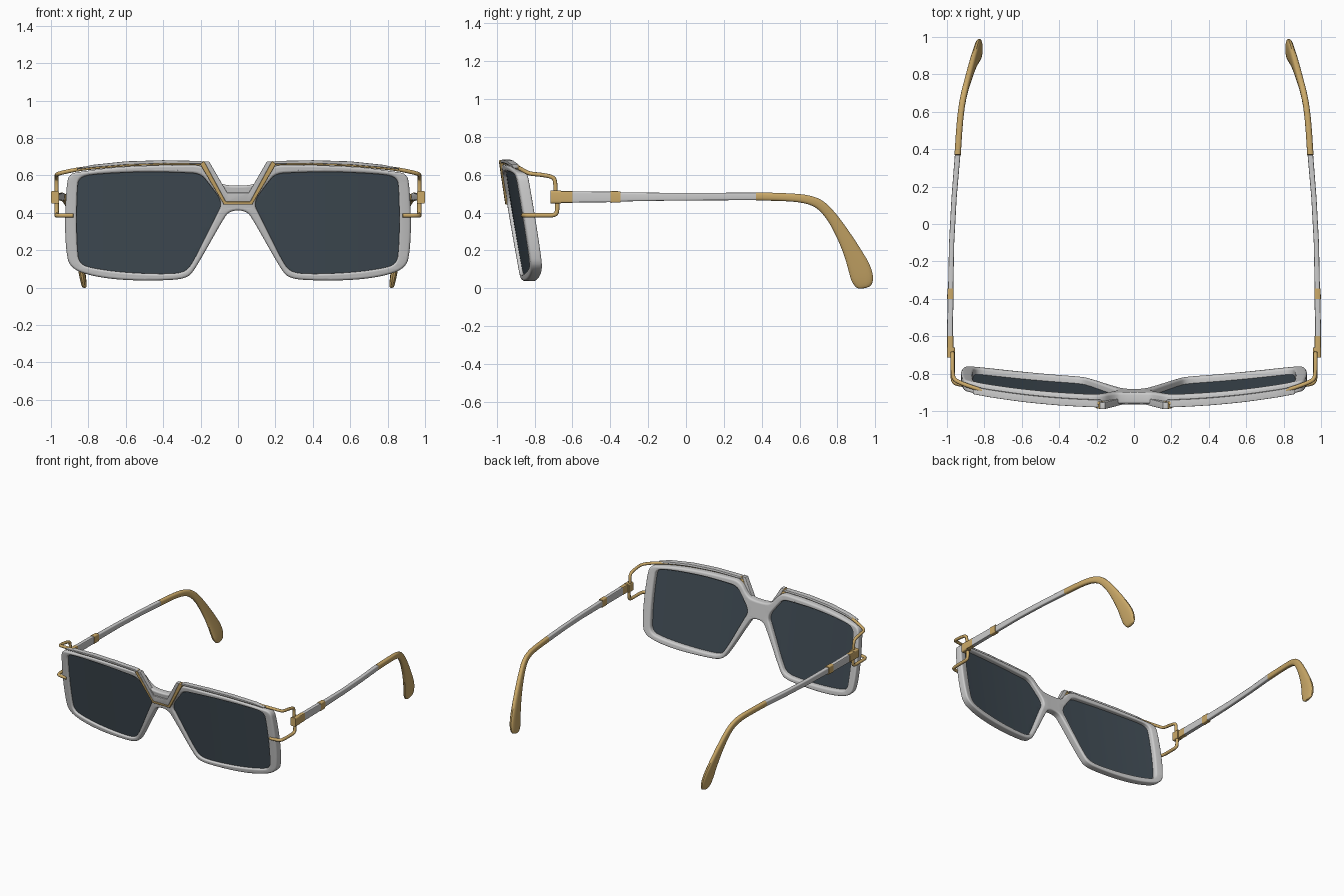
import bpy, bmesh, math
from mathutils import Vector

if "Cube" in bpy.data.objects:
    bpy.data.objects.remove(bpy.data.objects["Cube"])


def material(name, rgb):
    m = bpy.data.materials.new(name)
    m.diffuse_color = (*rgb, 1)
    m.use_nodes = True
    m.node_tree.nodes["Principled BSDF"].inputs["Base Color"].default_value = m.diffuse_color
    return m


SILVER = material("silver", (0.60, 0.60, 0.60))
GOLD = material("gold", (0.60, 0.40, 0.14))
DARK = material("dark_lens", (0.052, 0.072, 0.090))


def front_y(x, z):
    """Tilted, wrapped surface on which the front of the glasses lies."""
    return -0.90 - 0.16 * (z - 0.35) + 0.092 * x * x


def chaikin(pts, closed=False, n=3):
    """Round the corners of a path of tuples of any size."""
    for _ in range(n):
        out = [] if closed else [pts[0]]
        for i in range(len(pts) if closed else len(pts) - 1):
            a, b = pts[i], pts[(i + 1) % len(pts)]
            for t in (0.25, 0.75):
                out.append(tuple(p + (q - p) * t for p, q in zip(a, b)))
        if not closed:
            out.append(pts[-1])
        pts = out
    return pts


def flip(pts):
    return [(-p[0], *p[1:]) for p in reversed(pts)]


def add(name, mesh, mat, mirror=False, angle=40):
    ob = bpy.data.objects.new(name, mesh)
    bpy.context.collection.objects.link(ob)
    mesh.materials.clear()
    mesh.materials.append(mat)
    if mirror:
        ob.modifiers.new("mirror", "MIRROR").use_mirror_merge = False
    bpy.ops.object.select_all(action="DESELECT")
    ob.select_set(True)
    bpy.context.view_layer.objects.active = ob
    bpy.ops.object.shade_smooth_by_angle(angle=math.radians(angle))
    return ob


def curve_mesh(loops, dims, bevel, extrude=0, closed=True):
    cu = bpy.data.curves.new("temp", "CURVE")
    cu.dimensions = dims
    if dims == "2D":
        cu.fill_mode = "BOTH"
        cu.offset = -bevel
    else:
        cu.use_fill_caps = True
    cu.bevel_depth, cu.extrude, cu.bevel_resolution = bevel, extrude, 3
    for loop in loops:
        sp = cu.splines.new("POLY")
        sp.points.add(len(loop) - 1)
        for p, c in zip(sp.points, loop):
            p.co = (c[0], c[1], c[2] if len(c) > 2 else 0, 1)
        sp.use_cyclic_u = closed
    ob = bpy.data.objects.new("temp", cu)
    bpy.context.collection.objects.link(ob)
    bpy.context.view_layer.update()
    dg = bpy.context.evaluated_depsgraph_get()
    me = bpy.data.meshes.new_from_object(ob.evaluated_get(dg))
    bpy.data.objects.remove(ob)
    bpy.data.curves.remove(cu)
    return me


def plate(name, loops, half, bevel, offset, mat, mirror=False):
    """Flat outline in x/z with thickness, bent onto the front surface."""
    me = curve_mesh(loops, "2D", bevel, half - bevel)
    bm = bmesh.new()
    bm.from_mesh(me)
    bmesh.ops.remove_doubles(bm, verts=bm.verts, dist=0.0001)
    for i in range(-18, 19):
        bmesh.ops.bisect_plane(bm, geom=bm.verts[:] + bm.edges[:] + bm.faces[:],
                               plane_co=(i * 0.05, 0, 0), plane_no=(1, 0, 0))
    for v in bm.verts:
        x, z, c = v.co
        v.co = (x, front_y(x, z) + offset - c, z)
    bm.to_mesh(me)
    bm.free()
    return add(name, me, mat, mirror)


def wire(name, pts, r, mat):
    me = curve_mesh([chaikin(pts, n=2)], "3D", r, closed=False)
    return add(name, me, mat, True)


def loft(name, sections, mat, power=0.5, n=16):
    """Sections (x, y, z, half width, half height) square to the y/z path."""
    bm = bmesh.new()
    rings = []
    for i, (x, y, z, hx, h) in enumerate(sections):
        a, b = sections[max(i - 1, 0)], sections[min(i + 1, len(sections) - 1)]
        t = Vector((0, b[1] - a[1], b[2] - a[2])).normalized()
        up = Vector((0, -t.z, t.y))
        ring = []
        for k in range(n):
            u = 2 * math.pi * (k + 0.5) / n
            c, s = math.cos(u), math.sin(u)
            c = math.copysign(abs(c) ** power, c)
            s = math.copysign(abs(s) ** power, s)
            ring.append(bm.verts.new(Vector((x + hx * c, y, z)) + up * h * s))
        rings.append(ring)
    for p, q in zip(rings, rings[1:]):
        for k in range(n):
            bm.faces.new((p[k], p[(k + 1) % n], q[(k + 1) % n], q[k]))
    bm.faces.new(rings[0])
    bm.faces.new(rings[-1])
    bmesh.ops.recalc_face_normals(bm, faces=bm.faces)
    me = bpy.data.meshes.new(name)
    bm.to_mesh(me)
    bm.free()
    return add(name, me, mat, True)


# Rim: one outline with two lens openings
outer = [(.045, .412), (.085, .355), (.225, .105), (.27, .05), (.38, .038), (.6, .038),
         (.78, .06), (.90, .105), (.92, .2), (.926, .35), (.918, .53), (.905, .61),
         (.82, .622), (.68, .642), (.5, .652), (.3, .655), (.175, .655), (.105, .56), (.05, .545)]
opening = [(.08, .455), (.12, .38), (.24, .135), (.285, .08), (.4, .072), (.6, .08),
           (.76, .10), (.85, .125), (.86, .22), (.864, .36), (.86, .52), (.852, .59),
           (.76, .608), (.5, .62), (.3, .615), (.2, .61), (.155, .555)]
outer_loop = chaikin(outer + flip(outer), True)
hole = chaikin(opening, True)
plate("rim", [outer_loop, hole, flip(hole)], 0.03, 0.012, 0, SILVER)

# Lenses, slightly larger than the openings
lens = [(.47 + (x - .47) * 1.02, .35 + (z - .35) * 1.025) for x, z in hole]
plate("lens", [lens], 0.004, 0.001, -0.008, DARK, True)

# Chevron over the bridge: silver band with gold edge
silver_v = [(.066, .46), (.182, .675), (.155, .675), (.058, .508)]
gold_v = [(.075, .443), (.203, .66), (.182, .677), (.066, .46)]
for name, v, mat in (("bridge_band", silver_v, SILVER), ("bridge_trim", gold_v, GOLD)):
    a, b, c, d = v
    loop = [a, b, c, d] + flip([a, b, c, d])
    plate(name, [loop], 0.018, 0.003, -0.022, mat)

# Brow bar: silver strip on top of a gold wire that runs back to the hinge
brow = [(x, front_y(x, z) - 0.012, z) for x, z in
        ((.18, .664), (.4, .666), (.6, .659), (.75, .645))]
wire("brow_wire", brow + [(.86, -.875, .632), (.94, -.845, .615), (.968, -.825, .606),
                          (.97, -.76, .60), (.97, -.70, .588), (.97, -.69, .56),
                          (.97, -.69, .49)], 0.011, GOLD)
strip = [(.175, .661), (.4, .664), (.6, .657), (.78, .642), (.86, .632),
         (.86, .637), (.78, .656), (.6, .675), (.4, .681), (.2, .677)]
plate("brow_strip", [strip], 0.02, 0.003, -0.012, SILVER, True)

# Lower wire from the hinge to the rim
wire("lower_wire", [(.97, -.68, .48), (.97, -.68, .41), (.97, -.69, .386), (.97, -.75, .386),
                    (.97, -.83, .386), (.955, -.855, .386), (.88, -.862, .386)], 0.012, GOLD)

# Hinge block and temple arm
loft("hinge_block", [(.978, -.715, .483, .022, .034), (.978, -.66, .483, .022, .034)], GOLD, 0.3)
loft("hinge_plate", [(.983, -.67, .483, .017, .031), (.983, -.6, .483, .017, .031)], GOLD, 0.3)
loft("temple_front", [(.983, -.6, .483, .016, .030), (.982, -.4, .483, .016, .028)], SILVER, 0.3)
loft("temple_band", [(.982, -.4, .483, .017, .031), (.981, -.345, .483, .017, .030)], GOLD, 0.3)
loft("temple_arm", [(.980, -.345, .483, .014, .024), (.975, -.1, .484, .014, .021),
                    (.962, .14, .485, .014, .020), (.943, .37, .486, .015, .020)], SILVER, 0.4)

# Temple tip: bends down and widens to a paddle
tip = [(.943, .37, .486, .017, .022), (.932, .54, .482, .017, .021), (.92, .64, .472, .017, .023),
       (.905, .71, .445, .017, .026), (.888, .77, .38, .017, .028), (.87, .83, .285, .018, .036),
       (.853, .88, .19, .018, .047), (.838, .917, .105, .018, .060), (.828, .934, .045, .017, .060),
       (.822, .938, .006, .013, .040), (.82, .939, .0, .006, .012)]
loft("temple_tip", chaikin(tip, n=2), GOLD, 0.7)
